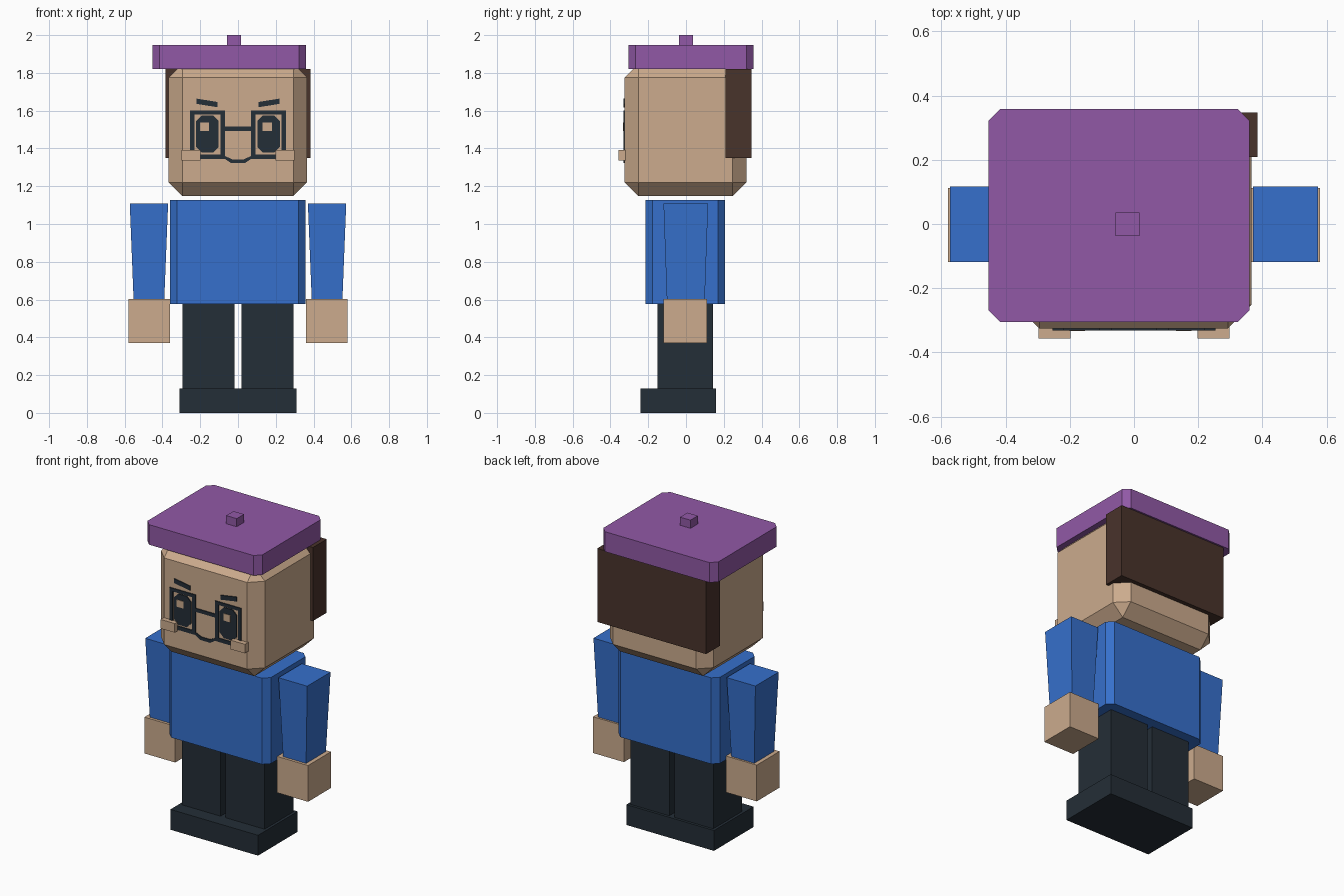
import bpy, bmesh

cube = bpy.data.objects.get("Cube")
if cube:
    bpy.data.objects.remove(cube, do_unlink=True)


def material(name, rgb):
    linear = [((c / 255 + 0.055) / 1.055) ** 2.4 for c in rgb] + [1]
    mat = bpy.data.materials.new(name)
    mat.use_nodes = True
    mat.diffuse_color = linear
    mat.node_tree.nodes["Principled BSDF"].inputs["Base Color"].default_value = linear
    return mat


skin = material("skin", (204, 171, 141))
blue = material("blue", (54, 112, 204))
navy = material("dark navy", (36, 46, 55))
brown = material("brown", (73, 51, 43))
purple = material("purple", (145, 89, 166))


def finish(bm, name, mat):
    bmesh.ops.recalc_face_normals(bm, faces=bm.faces)
    mesh = bpy.data.meshes.new(name)
    bm.to_mesh(mesh)
    bm.free()
    mesh.materials.append(mat)
    obj = bpy.data.objects.new(name, mesh)
    bpy.context.collection.objects.link(obj)
    return obj


def box(name, mat, x, y, z, bevel=0, upright_only=False, taper=(1, 1)):
    """Box between limits; taper scales the bottom, bevel cuts the edges flat."""
    bm = bmesh.new()
    bmesh.ops.create_cube(bm, size=1)
    for v in bm.verts:
        low = v.co.z < 0
        for i, (a, b) in enumerate((x, y, z)):
            scale = taper[i] if low and i < 2 else 1
            v.co[i] = (a + b) / 2 + v.co[i] * (b - a) * scale
    if bevel:
        edges = [e for e in bm.edges if not upright_only
                 or abs(e.verts[0].co.z - e.verts[1].co.z) > 0.01]
        bmesh.ops.bevel(bm, geom=edges, offset=bevel, segments=1,
                        affect='EDGES', profile=0.5)
    return finish(bm, name, mat)


FACE = -0.325


def plate(name, mat, outline, thick=0.006):
    """Thin plate on the face from an x, z outline."""
    bm = bmesh.new()
    face = bm.faces.new([bm.verts.new((x, FACE + 0.001, z)) for x, z in outline])
    ext = bmesh.ops.extrude_face_region(bm, geom=[face])
    for v in ext["geom"]:
        if isinstance(v, bmesh.types.BMVert):
            v.co.y = FACE - thick
    return finish(bm, name, mat)


def bar(name, mat, x0, x1, z0, z1, thick=0.006):
    return plate(name, mat, [(x0, z0), (x1, z0), (x1, z1), (x0, z1)], thick)


# Body and head
box("shoes", navy, (-0.31, 0.31), (-0.24, 0.16), (0, 0.13))
box("torso", blue, (-0.36, 0.357), (-0.215, 0.207), (0.577, 1.128), 0.037, True)
box("head", skin, (-0.368, 0.366), (FACE, 0.32), (1.148, 1.848), 0.073)
box("hair", brown, (-0.385, 0.385), (0.208, 0.347), (1.35, 1.82))

# Beret
box("beret", purple, (-0.453, 0.36), (-0.305, 0.358), (1.82, 1.948), 0.037, True)
box("beret_knob", purple, (-0.057, 0.017), (-0.038, 0.036), (1.948, 2.0))

# Paired parts
for side, s in (("right", -1), ("left", 1)):
    def span(a, b):
        return tuple(sorted((s * a, s * b)))

    box(side + "_leg", navy, span(0.018, 0.293), (-0.15, 0.143), (0.13, 0.577))
    box(side + "_arm", blue, span(0.37, 0.573), (-0.119, 0.117), (0.6, 1.108),
        taper=(0.8, 0.85))
    box(side + "_hand", skin, span(0.361, 0.579), (-0.119, 0.112), (0.37, 0.602))
    box(side + "_cheek", skin, span(0.198, 0.298), (-0.357, -0.3), (1.335, 1.393))

    # Spectacle frame
    bar(side + "_frame_outer", navy, *span(0.23, 0.254), 1.344, 1.6)
    bar(side + "_frame_inner", navy, *span(0.069, 0.093), 1.344, 1.6)
    bar(side + "_frame_top", navy, *span(0.093, 0.23), 1.58, 1.6)
    bar(side + "_frame_bottom", navy, *span(0.093, 0.23), 1.344, 1.368)

    # Eye with clipped corners
    x0, x1, z0, z1, c = 0.102, 0.222, 1.378, 1.575, 0.03
    outline = [(x0 + c, z0), (x1 - c, z0), (x1, z0 + c), (x1, z1 - c),
               (x1 - c, z1), (x0 + c, z1), (x0, z1 - c), (x0, z0 + c)]
    plate(side + "_eye", navy, [(s * x, z) for x, z in outline])
    glint = -0.177 if s < 0 else 0.155
    bar(side + "_eye_glint", skin, glint - 0.024, glint + 0.024, 1.492, 1.537, 0.009)

    # Eyebrow
    brow = [(0.108, 1.618), (0.22, 1.636), (0.22, 1.664), (0.108, 1.646)]
    plate(side + "_eyebrow", navy, [(s * x, z) for x, z in brow])

bar("frame_bridge", navy, -0.069, 0.069, 1.493, 1.515)

# Mouth
half = [(0.035, 1.322), (0.069, 1.344), (0.069, 1.36), (0.03, 1.342)]
plate("mouth", navy, half + [(-x, z) for x, z in reversed(half)])
